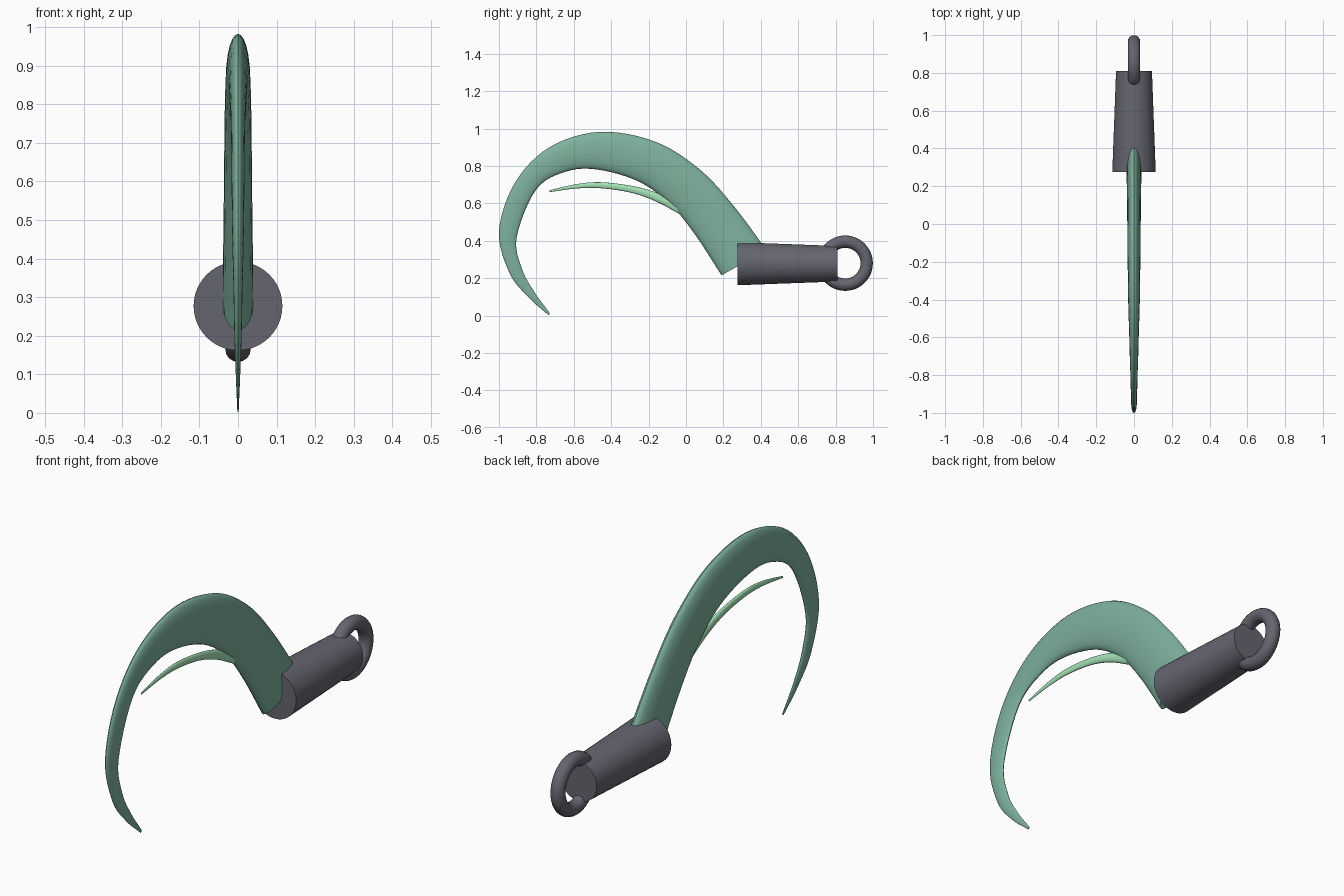
import bpy, bmesh, math
from mathutils import Vector

if "Cube" in bpy.data.objects:
    bpy.data.objects.remove(bpy.data.objects["Cube"])


def material(name, color):
    m = bpy.data.materials.new(name)
    m.diffuse_color = (*color, 1)
    m.use_nodes = True
    m.node_tree.nodes["Principled BSDF"].inputs["Base Color"].default_value = m.diffuse_color
    return m


def finish(ob, mat):
    ob.data.materials.append(mat)
    bpy.ops.object.select_all(action='DESELECT')
    ob.select_set(True)
    bpy.context.view_layer.objects.active = ob
    bpy.ops.object.shade_smooth_by_angle(angle=math.radians(40))


def spline(pts, steps):
    # Catmull-Rom curve through the points
    p = [Vector(q) for q in pts]
    p = [2 * p[0] - p[1]] + p + [2 * p[-1] - p[-2]]
    out = []
    for i in range(1, len(p) - 2):
        a, b, c, d = p[i - 1:i + 3]
        for k in range(steps):
            t = k / steps
            out.append(0.5 * (2 * b + (c - a) * t + (2 * a - 5 * b + 4 * c - d) * t * t
                              + (3 * b - a - 3 * c + d) * t ** 3))
    return out + [p[-2]]


def horn(name, outer, inner, aspect, mat, steps=6, sides=24):
    # Elliptical sections spanning from the outer edge to the inner edge
    bm = bmesh.new()
    rings = []
    for o, i in zip(spline(outer, steps), spline(inner, steps)):
        mid, half = (o + i) / 2, (o - i) / 2
        ring = []
        for k in range(sides):
            a = 2 * math.pi * k / sides
            q = mid + half * math.cos(a)
            ring.append(bm.verts.new((half.length * aspect * math.sin(a), q.x, q.y)))
        rings.append(ring)
    for r, s in zip(rings, rings[1:]):
        for k in range(sides):
            n = (k + 1) % sides
            bm.faces.new((r[k], r[n], s[n], s[k]))
    bm.faces.new(rings[0])
    bm.faces.new(rings[-1])
    bmesh.ops.recalc_face_normals(bm, faces=bm.faces)
    me = bpy.data.meshes.new(name)
    bm.to_mesh(me)
    bm.free()
    ob = bpy.data.objects.new(name, me)
    bpy.context.collection.objects.link(ob)
    finish(ob, mat)


blade_mat = material("blade_green", (0.21, 0.44, 0.34))
spike_mat = material("spike_green", (0.38, 0.78, 0.48))
metal_mat = material("dark_metal", (0.13, 0.13, 0.16))

# Main curved blade (y, z)
horn("blade",
     [(.43, .35), (.26, .58), (.075, .78), (-.165, .93), (-.46, .982), (-.73, .90),
      (-.915, .71), (-1.0, .45), (-.945, .23), (-.845, .10), (-.735, .002)],
     [(.19, .215), (.05, .43), (-.08, .59), (-.25, .715), (-.47, .78), (-.64, .77),
      (-.80, .675), (-.905, .42), (-.877, .25), (-.81, .125), (-.727, .012)],
     0.29, blade_mat)

# Thin inner spike
horn("inner_spike",
     [(-.02, .595), (-.165, .66), (-.30, .695), (-.46, .713), (-.59, .702), (-.73, .670)],
     [(-.03, .54), (-.165, .612), (-.30, .658), (-.46, .681), (-.59, .679), (-.73, .660)],
     0.5, spike_mat)

# Tapered handle socket along y
bpy.ops.mesh.primitive_cone_add(vertices=48, radius1=0.115, radius2=0.095, depth=0.535,
                                location=(0, 0.5425, 0.277), rotation=(-math.pi / 2, 0, 0))
socket = bpy.context.object
socket.name = "socket"
finish(socket, metal_mat)

# Ring at the end of the socket
bpy.ops.mesh.primitive_torus_add(major_radius=0.115, minor_radius=0.033, major_segments=48,
                                 minor_segments=16, location=(0, 0.851, 0.28),
                                 rotation=(0, math.pi / 2, 0))
ring = bpy.context.object
ring.name = "end_ring"
finish(ring, metal_mat)
